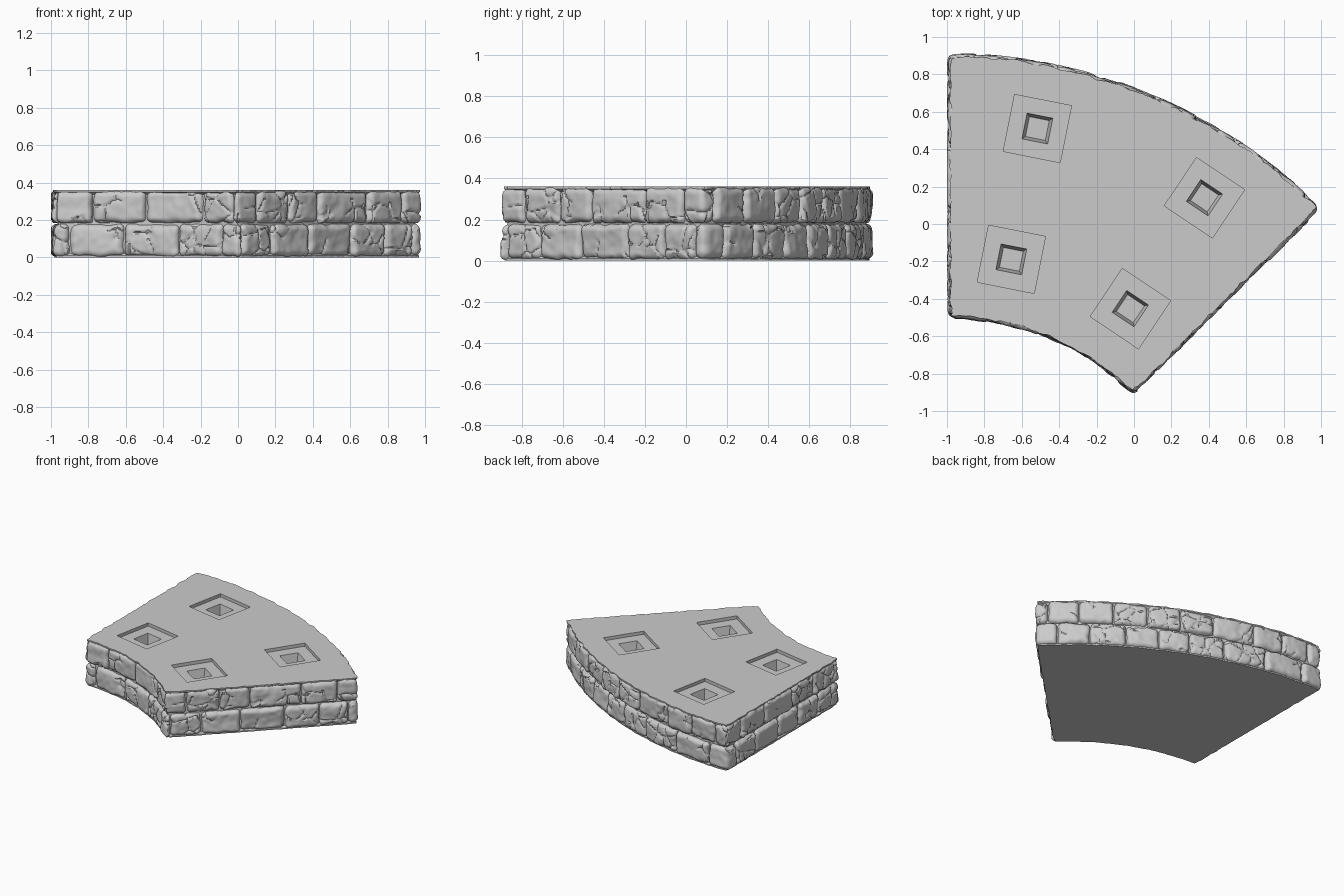
import bpy, bmesh, math, random
from mathutils import Vector, noise

random.seed(4)
if "Cube" in bpy.data.objects:
    bpy.data.objects.remove(bpy.data.objects["Cube"])

HUB = Vector((-1, -1.92, 0))      # centre of the ring this wedge belongs to
R_IN, R_OUT = 1.41, 2.835
STEP = 0.01

stone = bpy.data.materials.new("grey stone")
stone.use_nodes = True
stone.diffuse_color = (0.6, 0.6, 0.6, 1)
stone.node_tree.nodes["Principled BSDF"].inputs["Base Color"].default_value = (0.6, 0.6, 0.6, 1)


def polar(radius, degrees):
    a = math.radians(degrees)
    return HUB + Vector((math.cos(a), math.sin(a), 0)) * radius


def make_outline():
    """Evenly spaced wedge outline, counter-clockwise, corners softened."""
    runs = [(R_IN, 90, R_IN, 45), (R_IN, 45, R_OUT, 45),
            (R_OUT, 45, R_OUT, 90), (R_OUT, 90, R_IN, 90)]
    pts = []
    for r0, a0, r1, a1 in runs:
        length = abs(r1 - r0) + math.radians(abs(a1 - a0)) * r0
        n = round(length / STEP)
        pts += [polar(r0 + (r1 - r0) * i / n, a0 + (a1 - a0) * i / n) for i in range(n)]
    for _ in range(25):
        pts = [(pts[i - 1] + p * 2 + pts[(i + 1) % len(pts)]) / 4 for i, p in enumerate(pts)]
    return pts


OUTLINE = make_outline()
COUNT = len(OUTLINE)
TOTAL = COUNT * STEP


def on_edge(s, depth, z):
    """Point at distance s around the outline, moved inward by depth."""
    f = (s / STEP) % COUNT
    i = int(f) % COUNT
    p = OUTLINE[i].lerp(OUTLINE[(i + 1) % COUNT], f - int(f))

    def normal(k):
        t = OUTLINE[(k + 2) % COUNT] - OUTLINE[(k - 2) % COUNT]
        return Vector((t.y, -t.x, 0)).normalized()
    n = normal(i).lerp(normal(i + 1), f - int(f)).normalized()
    return p - n * depth + Vector((0, 0, z))


def finish(name, bm):
    bmesh.ops.recalc_face_normals(bm, faces=bm.faces)
    mesh = bpy.data.meshes.new(name)
    bm.to_mesh(mesh)
    bm.free()
    mesh.materials.append(stone)
    obj = bpy.data.objects.new(name, mesh)
    bpy.context.collection.objects.link(obj)
    return obj


def loft(name, rings):
    """Closed solid through rings that have the same number of points."""
    bm = bmesh.new()
    loops = [[bm.verts.new(p) for p in ring] for ring in rings]
    for low, high in zip(loops, loops[1:]):
        for i in range(len(low)):
            bm.faces.new((low[i - 1], low[i], high[i], high[i - 1]))
    bm.faces.new(loops[0])
    bm.faces.new(loops[-1])
    return finish(name, bm)


# Core slab: mortar behind the stones, with ragged lips at the base and top
def core_ring(z, inset, ragged):
    ring = []
    for i in range(0, COUNT, 2):
        p = OUTLINE[i]
        rag = ragged * (noise.noise(p * 14) + 0.6 * noise.noise(p * 37))
        ring.append(on_edge(i * STEP, inset + rag, z))
    return ring


core = loft("core_slab", [core_ring(*r) for r in (
    (0, 0.022, 0.006), (0.01, 0.022, 0.006), (0.02, 0.036, 0),
    (0.335, 0.036, 0), (0.35, 0.019, 0.012), (0.36, 0.019, 0.012))])

# Post sockets: shallow square recess with a tapered hole in its floor
for radius in (1.765, 2.478):
    for angle in (78.75, 56.25):
        rings = []
        for half, z in ((0.054, 0.25), (0.07, 0.335), (0.155, 0.335), (0.155, 0.42)):
            rings.append([polar(radius, angle) + Vector((
                half * math.sqrt(2) * math.cos(math.radians(angle + 45 + 90 * k)),
                half * math.sqrt(2) * math.sin(math.radians(angle + 45 + 90 * k)), z))
                for k in range(4)])
        cutter = loft("socket_cutter", rings)
        cutter.hide_render = True
        cut = core.modifiers.new("socket", 'BOOLEAN')
        cut.operation, cut.solver, cut.object = 'DIFFERENCE', 'EXACT', cutter
        bpy.context.view_layer.objects.active = core
        bpy.ops.object.modifier_apply(modifier=cut.name)
        bpy.data.objects.remove(cutter)


# Wall stones: pillow-shaped, weathered blocks wrapped along the outline
def surface_depth(s, z, edge, seed, proud, tilt):
    p = on_edge(s, 0, z)
    q = p + seed
    edge = max(0, edge + 0.01 * noise.noise(q * 16))
    radius = 0.034
    gap = max(0, radius - edge)
    depth = radius - math.sqrt(max(0, radius * radius - gap * gap))
    depth += proud + tilt * (z % 0.18 - 0.09)
    depth += 0.008 * noise.noise(q * 8) + 0.004 * noise.noise(q * 24)
    near = noise.voronoi(q * 9)[0]
    crack = near[1] - near[0]
    if crack < 0.09 and noise.noise(q * 5) > 0:
        depth += 0.011 * (1 - crack / 0.09)
    return max(0, depth)


def add_stone(bm, s0, s1, z0, z1):
    cols, rows = max(16, int((s1 - s0) / 0.008)), 26
    seed = Vector([random.uniform(-20, 20) for _ in range(3)])
    proud, tilt = random.uniform(0.002, 0.012), random.uniform(-0.06, 0.06)

    def spread(i, n):           # samples crowd towards the rounded edges
        t = 2 * i / n - 1
        return 0.5 + 0.25 * (t + math.sin(t * math.pi / 2))
    grid = []
    for j in range(-1, rows + 2):
        line = []
        for i in range(-1, cols + 2):
            ci, cj = min(max(i, 0), cols), min(max(j, 0), rows)
            s = s0 + (s1 - s0) * spread(ci, cols)
            z = z0 + (z1 - z0) * spread(cj, rows)
            a, b = min(s - s0, s1 - s), min(z - z0, z1 - z)
            corner = 0.03
            if a < corner and b < corner:
                edge = corner - math.hypot(corner - a, corner - b)
            else:
                edge = min(a, b)
            if (ci, cj) == (i, j):
                depth = surface_depth(s, z, edge, seed, proud, tilt)
            else:
                depth = 0.06    # skirt buried in the core
            line.append(bm.verts.new(on_edge(s, depth, z)))
        grid.append(line)
    for low, high in zip(grid, grid[1:]):
        for i in range(len(low) - 1):
            bm.faces.new((low[i], low[i + 1], high[i + 1], high[i]))


def add_course(name, z0, z1, joints):
    while TOTAL + joints[0] - joints[-1] > 0.42:
        joints.append(joints[-1] + random.uniform(0.22, 0.34))
    joints.append(TOTAL + joints[0])
    bm = bmesh.new()
    for a, b in zip(joints, joints[1:]):
        add_stone(bm, a + 0.002, b - 0.002, z0, z1)
    course = finish(name, bm)
    bpy.ops.object.select_all(action='DESELECT')
    course.select_set(True)
    bpy.context.view_layer.objects.active = course
    bpy.ops.object.shade_smooth_by_angle(angle=math.radians(40))


add_course("lower_stones", 0.006, 0.178,
           [0.1, 0.39, 0.7, 0.98, 1.16, 1.39, 1.67, 1.99, 2.24, 2.45])
add_course("upper_stones", 0.183, 0.356,
           [0.22, 0.51, 0.85, 1.06, 1.28, 1.52, 1.74, 2.11, 2.37, 2.63])
